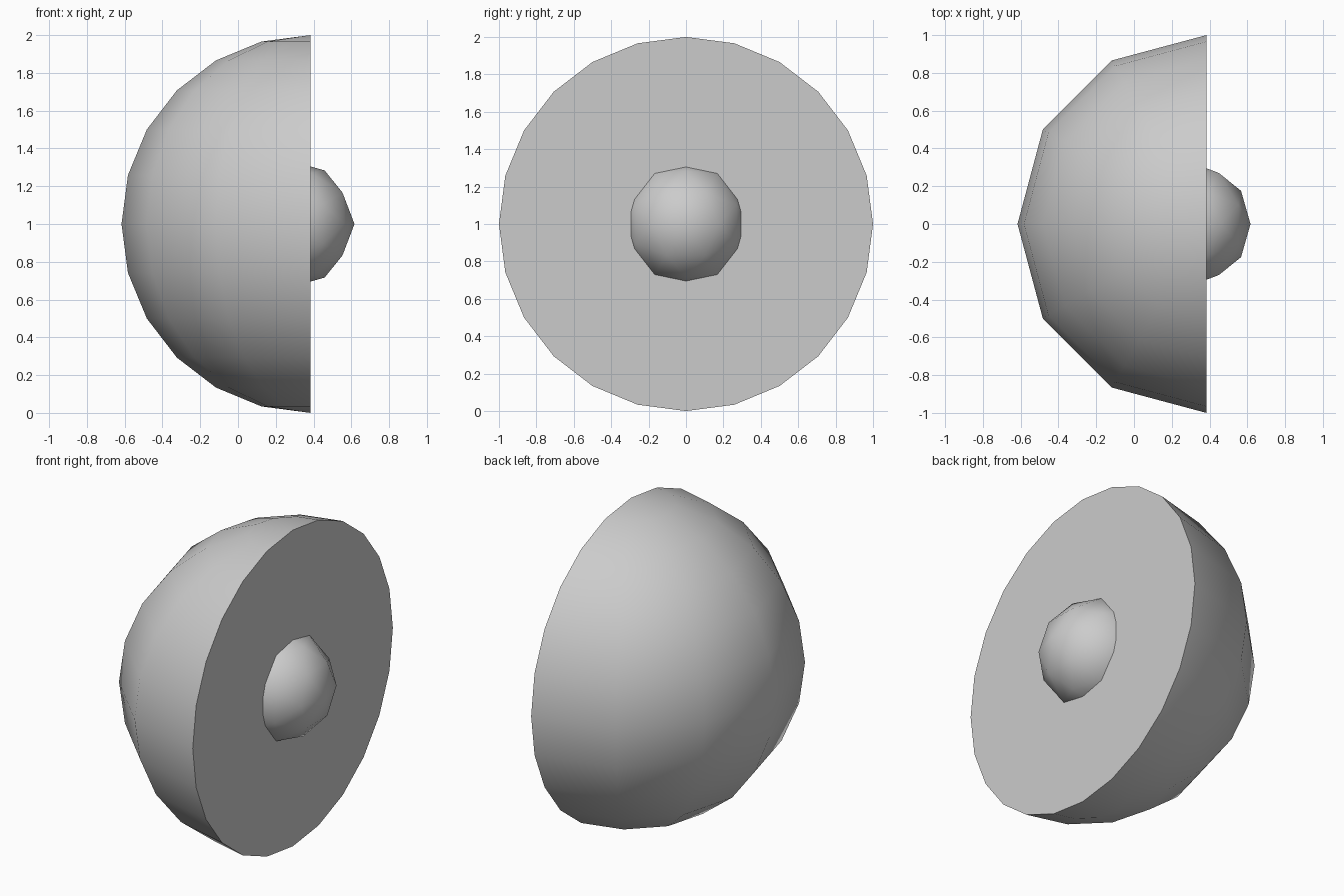
import bpy, bmesh
from math import sin, cos, pi, radians, sqrt
from mathutils import Vector, Matrix

if "Cube" in bpy.data.objects:
    bpy.data.objects.remove(bpy.data.objects["Cube"])

FACE_X = 0.3833


def finish(bm, name, location, angle):
    bmesh.ops.recalc_face_normals(bm, faces=bm.faces[:])
    mesh = bpy.data.meshes.new(name)
    bm.to_mesh(mesh)
    bm.free()
    obj = bpy.data.objects.new(name, mesh)
    obj.location = location
    bpy.context.collection.objects.link(obj)
    bpy.ops.object.select_all(action='DESELECT')
    obj.select_set(True)
    bpy.context.view_layer.objects.active = obj
    bpy.ops.object.shade_smooth_by_angle(angle=radians(angle))
    return obj


# Half dome: a semicircle spun half a turn about z, closed with a flat face
bm = bmesh.new()
arc = [bm.verts.new((0, sin(i * pi / 12), cos(i * pi / 12))) for i in range(13)]
edges = [bm.edges.new(pair) for pair in zip(arc, arc[1:])]
bmesh.ops.spin(bm, geom=arc + edges, cent=(0, 0, 0), axis=(0, 0, 1),
               angle=pi, steps=6, use_duplicate=False)
bmesh.ops.remove_doubles(bm, verts=bm.verts[:], dist=1e-4)
bmesh.ops.holes_fill(bm, edges=[e for e in bm.edges if e.is_boundary], sides=0)
# Keep the round side towards -x
if min(v.co.x for v in bm.verts) > -0.5:
    bmesh.ops.transform(bm, matrix=Matrix.Scale(-1, 4, (1, 0, 0)), verts=bm.verts[:])
finish(bm, "half_dome", (FACE_X, 0, 1), 50)

# Core ball: icosahedron corners plus edge midpoints pushed onto the sphere
phi = (1 + sqrt(5)) / 2
corners = []
for a in (-1, 1):
    for b in (-phi, phi):
        corners += [Vector((b, a, 0)), Vector((0, b, a)), Vector((a, 0, b))]
mids = [p + q for i, p in enumerate(corners) for q in corners[i + 1:]
        if (p - q).length < 2.1]
bm = bmesh.new()
for p in corners + mids:
    bm.verts.new(p.normalized() / 3)
bmesh.ops.convex_hull(bm, input=bm.verts[:])
finish(bm, "core_ball", (FACE_X - 0.1, 0, 1), 50)
